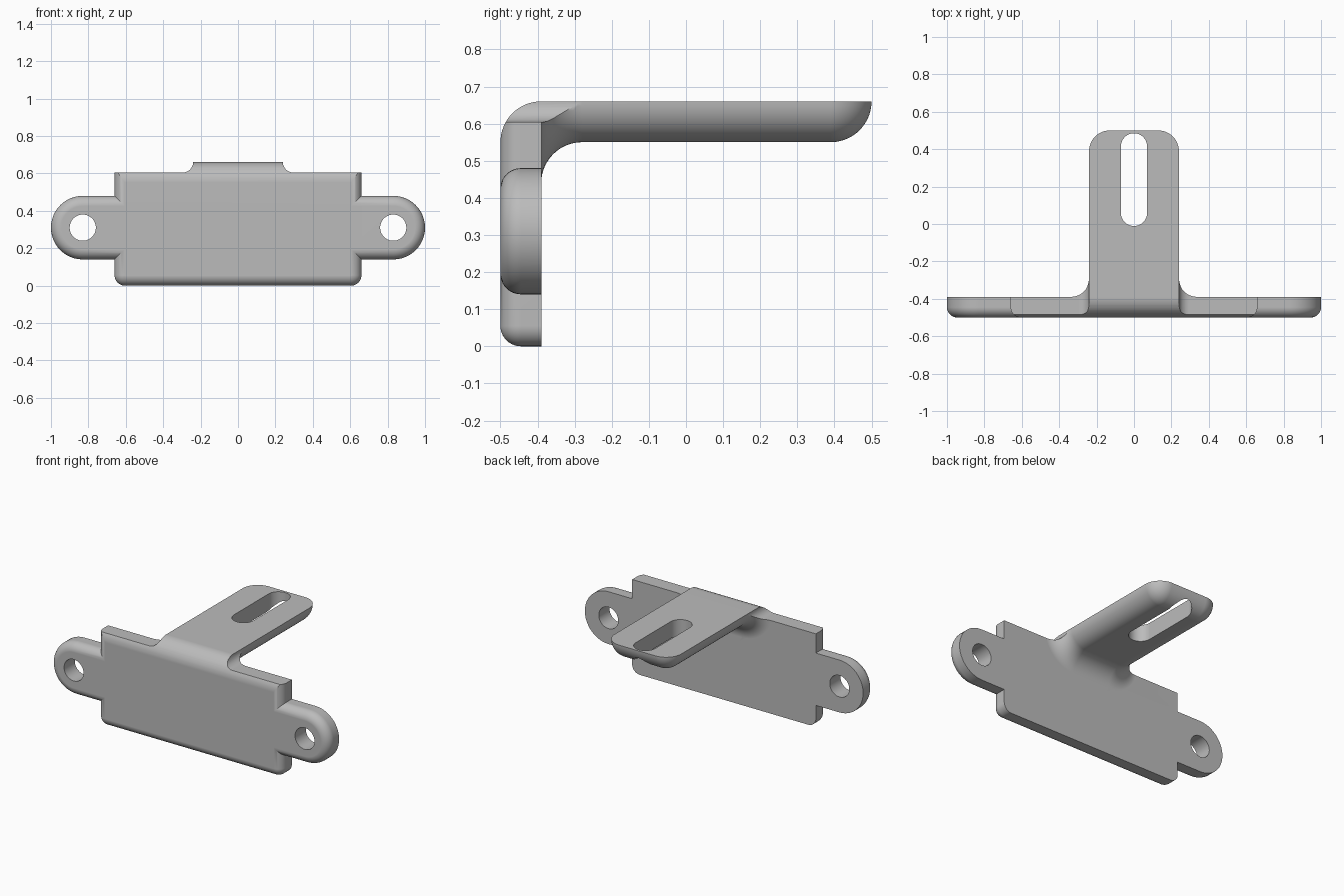
import bpy
import bmesh
from math import sin, cos, pi, sqrt, radians

if "Cube" in bpy.data.objects:
    bpy.data.objects.remove(bpy.data.objects["Cube"], do_unlink=True)

FRONT, BACK, TIP = -0.5, -0.39, 0.5
TOP, SHOULDER = 0.66, 0.605
THICK = TOP - 0.55          # sheet thickness, also the large bend radius
EDGE = 0.055                # small rounding radius
STEPS = 10

grey = bpy.data.materials.new("plain grey")
grey.use_nodes = True
grey.diffuse_color = (0.5, 0.5, 0.5, 1)
grey.node_tree.nodes["Principled BSDF"].inputs["Base Color"].default_value = (0.5, 0.5, 0.5, 1)


def loft(name, rings):
    """Closed solid through rings of equal point count."""
    bm = bmesh.new()
    loops = [[bm.verts.new(p) for p in ring] for ring in rings]
    n = len(loops[0])
    for a, b in zip(loops, loops[1:]):
        for i in range(n):
            j = (i + 1) % n
            bm.faces.new((a[i], a[j], b[j], b[i]))
    bm.faces.new(loops[0])
    bm.faces.new(loops[-1][::-1])
    bmesh.ops.recalc_face_normals(bm, faces=bm.faces[:])
    mesh = bpy.data.meshes.new(name)
    bm.to_mesh(mesh)
    bm.free()
    mesh.materials.append(grey)
    obj = bpy.data.objects.new(name, mesh)
    bpy.context.collection.objects.link(obj)
    return obj


def combine(target, other, operation):
    """Apply a boolean and remove the helper solid."""
    other.hide_render = True
    mod = target.modifiers.new("combine", 'BOOLEAN')
    mod.operation, mod.solver, mod.object = operation, 'EXACT', other
    bpy.context.view_layer.objects.active = target
    bpy.ops.object.modifier_apply(modifier=mod.name)
    bpy.data.objects.remove(other, do_unlink=True)


def arc(cx, cy, r, start, end, steps=STEPS):
    angles = [radians(start + (end - start) * i / steps) for i in range(steps + 1)]
    return [(cx + r * cos(a), cy + r * sin(a)) for a in angles]


def at_y(points, y):
    return [(x, y, z) for x, z in points]


def slab_outline(r):
    """Plate with rounded lower corners; the upper end is trimmed later."""
    cx = 0.66 - EDGE
    return ([(-cx - r, 0.7)] + arc(-cx, EDGE, r, 180, 270)
            + arc(cx, EDGE, r, 270, 360) + [(cx + r, 0.7)])


def stadium(c, r, mid=0.0, steps=24):
    """Capsule along the first axis."""
    return arc(mid + c, 0, r, -90, 90, steps) + arc(mid - c, 0, r, 90, 270, steps)


def ear_outline(r):
    return [(x, z + 0.31) for x, z in stadium(0.83, 0.17 - EDGE + r)]


def rounded_plate(name, outline):
    """Rounded front rim, sharp back rim."""
    rings = []
    for i in range(STEPS + 1):
        a = pi / 2 * i / STEPS
        rings.append(at_y(outline(max(EDGE * sin(a), 0.001)), FRONT + EDGE * (1 - cos(a))))
    return loft(name, rings + [at_y(outline(EDGE), BACK)])


def arm_section(r):
    """Rounded lower edges of radius r, open upward for trimming."""
    c = 0.24 - THICK
    return ([(-c - r, 0.68)] + arc(-c, TOP, r, 180, 270, 14)
            + arc(c, TOP, r, 270, 360, 14) + [(c + r, 0.68)])


# Upright plate with an ear at each end
bracket = rounded_plate("mounting_bracket", slab_outline)
combine(bracket, rounded_plate("ears", ear_outline), 'UNION')

# Arm: flared root, straight run, rounded tip
rings = [at_y(arm_section(2 * THICK), BACK - 0.03)]
for i in range(15):
    a = pi / 2 * i / 14
    rings.append(at_y(arm_section(2 * THICK - THICK * sin(a)), BACK + THICK * (1 - cos(a))))
for i in range(15):
    a = pi / 2 * i / 14
    rings.append(at_y(arm_section(max(THICK * cos(a), 0.002)), TIP - THICK + THICK * sin(a)))
combine(bracket, loft("arm", rings), 'UNION')

# Trim the top to the shoulders and the raised arm
right = arc(0.24 + EDGE, TOP, EDGE, 180, 270) + [(1.2, SHOULDER), (1.2, -0.2)]
outline = right + [(-x, z) for x, z in reversed(right)]
combine(bracket, loft("top_trim", [at_y(outline, -0.7), at_y(outline, 0.7)]), 'INTERSECT')

# Round the outside of the bend
bend = arc(BACK, TOP - THICK, THICK, 180, 90, 16) + [(BACK, 0.75), (-0.65, 0.75), (-0.65, TOP - THICK)]
combine(bracket, loft("bend_trim", [[(x, y, z) for y, z in bend] for x in (-1.2, 1.2)]), 'DIFFERENCE')

# Screw holes in the ears
for side in (-1, 1):
    hole = [(x + side * 0.83, z + 0.31) for x, z in arc(0, 0, 0.07, 0, 352.5, 47)]
    combine(bracket, loft("screw_hole", [at_y(hole, -0.6), at_y(hole, -0.3)]), 'DIFFERENCE')

# Long slot in the arm
slot = stadium(0.178, 0.07, 0.237)
combine(bracket, loft("slot", [[(x, y, z) for y, x in slot] for z in (0.4, 0.8)]), 'DIFFERENCE')

# Smooth rounds, crisp edges
bpy.ops.object.select_all(action='DESELECT')
bracket.select_set(True)
bpy.context.view_layer.objects.active = bracket
bpy.ops.object.shade_smooth_by_angle(angle=radians(28))
weighted = bracket.modifiers.new("even_shading", 'WEIGHTED_NORMAL')
weighted.keep_sharp = True
